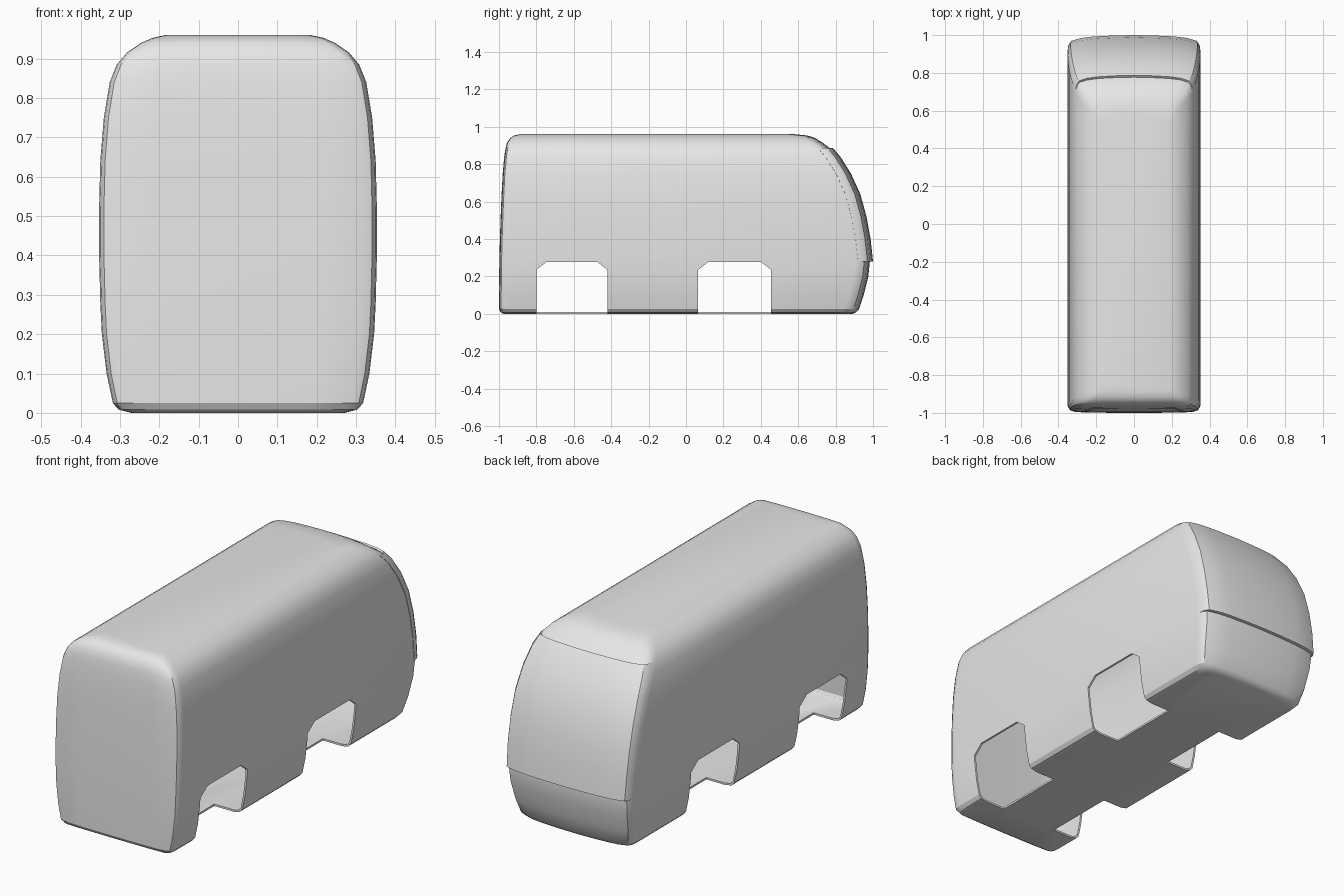
import bpy, bmesh

if "Cube" in bpy.data.objects:
    bpy.data.objects.remove(bpy.data.objects["Cube"])

grey = bpy.data.materials.new("light grey")
grey.diffuse_color = (0.8, 0.8, 0.8, 1)
grey.use_nodes = True
grey.node_tree.nodes["Principled BSDF"].inputs["Base Color"].default_value = grey.diffuse_color

# horizontal levels of the body: height, half width, rear y, front y
LEVELS = [(0.0, .27, -.975, .89), (.008, .303, -.99, .91), (.025, .318, -1.0, .925),
          (.1, .334, -1.0, .95), (.2, .346, -.999, .975), (.28, .35, -.998, .983),
          (.4, .353, -.995, .970), (.52, .353, -.991, .948), (.64, .35, -.986, .915),
          (.75, .341, -.98, .865), (.84, .326, -.972, .808), (.885, .308, -.965, .77),
          (.915, .283, -.957, .73), (.94, .247, -.94, .69), (.953, .217, -.92, .65),
          (.96, .185, -.89, .58)]
# half plans of the ends: width fraction, distance in from the end
FRONT = [(1, .08), (.99, .052), (.95, .03), (.8, .015), (.6, .007), (.3, .002), (0, 0)]
REAR = [(1, .05), (.992, .028), (.965, .012), (.9, .004), (.6, .001), (0, 0)]


def both_sides(half):
    return half + [(-u, d) for u, d in half[-2::-1]]


def new_object(name, bm):
    me = bpy.data.meshes.new(name)
    bm.to_mesh(me)
    bm.free()
    ob = bpy.data.objects.new(name, me)
    bpy.context.collection.objects.link(ob)
    me.materials.append(grey)
    return ob


def loft(name, levels, rear=True, grow=0.0):
    """Stack horizontal outlines; closed body, or only the front strip."""
    bm = bmesh.new()
    rings = []
    for z, w, yr, yf in levels:
        pts = [(u * w, yf + grow - d, z) for u, d in both_sides(FRONT)]
        if rear:
            pts += [(-u * w, yr + d, z) for u, d in both_sides(REAR)]
        rings.append([bm.verts.new(p) for p in pts])
    n = len(rings[0])
    for a, b in zip(rings, rings[1:]):
        for j in range(n if rear else n - 1):
            k = (j + 1) % n
            bm.faces.new((a[j], a[k], b[k], b[j]))
    if rear:
        bm.faces.new(rings[0][::-1])
        bm.faces.new(rings[-1])
    return new_object(name, bm)


def apply(ob, kind, **settings):
    bpy.ops.object.select_all(action='DESELECT')
    bpy.context.view_layer.objects.active = ob
    ob.select_set(True)
    m = ob.modifiers.new(kind, kind)
    for k, v in settings.items():
        setattr(m, k, v)
    bpy.ops.object.modifier_apply(modifier=m.name)


def smooth(ob):
    bpy.ops.object.select_all(action='DESELECT')
    bpy.context.view_layer.objects.active = ob
    ob.select_set(True)
    bpy.ops.object.shade_smooth_by_angle(angle=0.5)


# hollow body shell
body = loft("van_body", LEVELS)
apply(body, 'SOLIDIFY', thickness=.01, offset=-1)

# wheel openings with chamfered top corners, leaving a floor strip in the middle
for y0, y1 in ((-.80, -.42), (.065, .455)):
    for side in (1, -1):
        outline = [(y0, -.1), (y1, -.1), (y1, .235), (y1 - .055, .278),
                   (y0 + .055, .278), (y0, .235)]
        bm = bmesh.new()
        f = bm.faces.new([bm.verts.new((side * .16, y, z)) for y, z in outline])
        ext = bmesh.ops.extrude_face_region(bm, geom=[f])
        for v in ext['geom']:
            if isinstance(v, bmesh.types.BMVert):
                v.co.x = side * .5
        bmesh.ops.recalc_face_normals(bm, faces=bm.faces)
        cutter = new_object("wheel_cutter", bm)
        cutter.hide_render = True
        apply(body, 'BOOLEAN', operation='DIFFERENCE', solver='EXACT', object=cutter)
        bpy.data.objects.remove(cutter)
smooth(body)

# raised windscreen panel wrapping the front
screen = loft("windscreen_panel", LEVELS[5:12], rear=False, grow=.017)
apply(screen, 'SOLIDIFY', thickness=.016, offset=-1)
smooth(screen)
